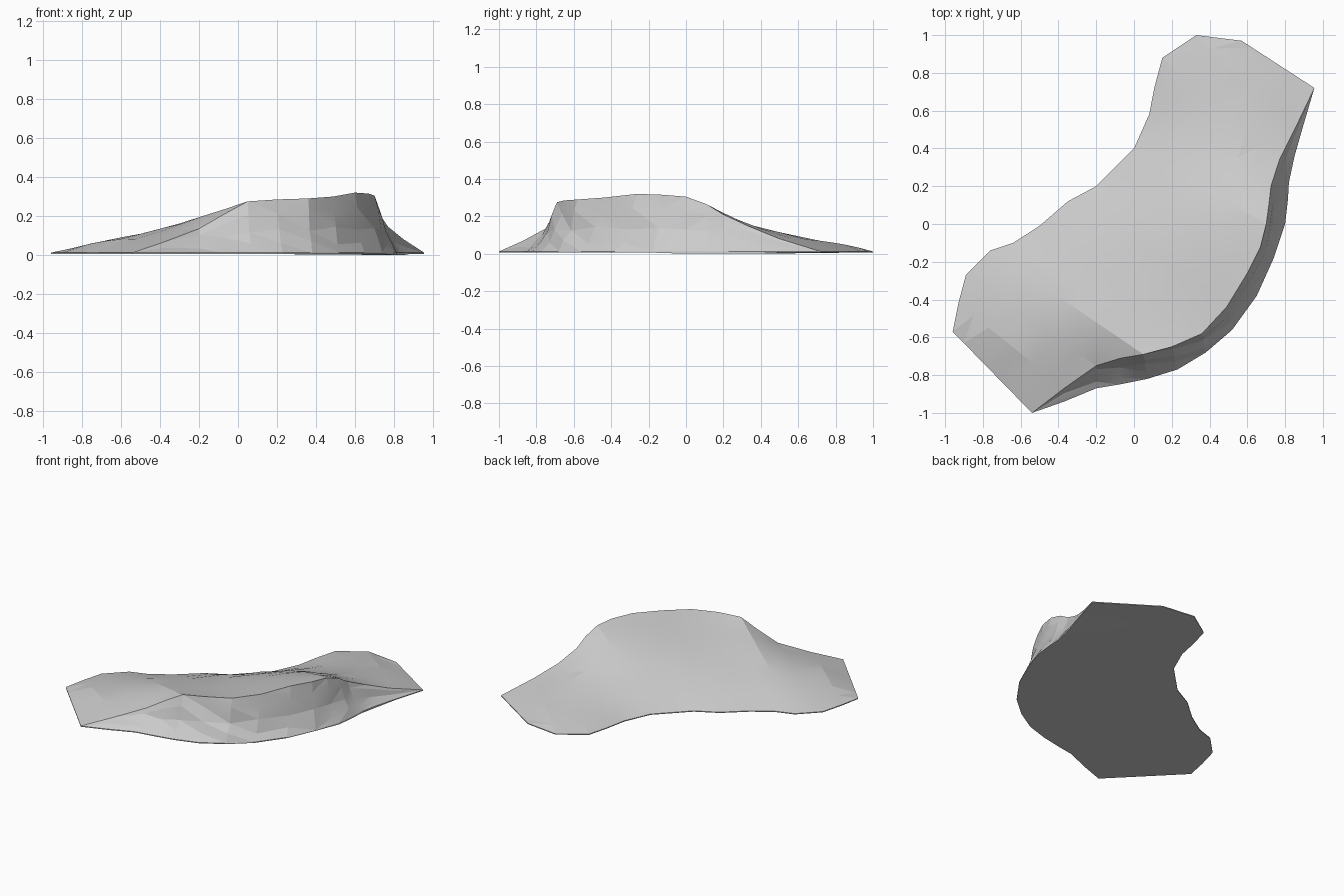
import bpy
import bmesh
import math
import random
from mathutils import Vector

cube = bpy.data.objects.get("Cube")
if cube:
    bpy.data.objects.remove(cube, do_unlink=True)

random.seed(4)
RIM = 0.012       # height of the upper ground edge
BASE = 0.006      # height of the underside
SLOPE_ROWS = 7    # divisions of the gentle inner slope

# Cross-sections along the bend:
# inner edge (x, y), crest (x, y, z), outer edge (x, y), bulge of the inner slope
stations = [
    ((-.96, -.57), (-.54, -1, .012), (-.54, -1), 0),
    ((-.93, -.42), (-.37, -.87, .07), (-.37, -.94), .035),
    ((-.89, -.27), (-.2, -.75, .135), (-.2, -.87), .027),
    ((-.82, -.2), (-.07, -.71, .21), (-.08, -.85), .01),
    ((-.76, -.14), (.05, -.69, .275), (.07, -.82), 0),
    ((-.64, -.1), (.2, -.65, .285), (.23, -.77), .015),
    ((-.5, -.01), (.36, -.58, .29), (.38, -.68), .025),
    ((-.35, .12), (.49, -.44, .3), (.52, -.56), .035),
    ((-.2, .2), (.6, -.26, .32), (.65, -.38), .035),
    ((-.1, .3), (.67, -.12, .315), (.74, -.18), .035),
    ((0, .4), (.7, 0, .305), (.8, 0), .025),
    ((.08, .58), (.715, .11, .265), (.815, .13), 0),
    ((.11, .73), (.725, .2, .21), (.82, .22), -.005),
    ((.15, .88), (.77, .34, .145), (.85, .36), .01),
    ((.33, 1), (.85, .5, .08), (.89, .5), .02),
    ((.57, .97), (.955, .72, .012), (.955, .72), 0),
]


def rough(amount):
    return random.uniform(-amount, amount)


def section(inner, crest, outer, bulge):
    """Closed outline: ground, inner slope, crest, cliff, foot bank, ground."""
    a, c, b = Vector((*inner, RIM)), Vector(crest), Vector((*outer, RIM))
    height = c.z - RIM
    points = [Vector((*inner, BASE)), a]
    # gentle inner slope, swelling a little in the middle
    for row in range(1, SLOPE_ROWS):
        t = row / SLOPE_ROWS
        p = a.lerp(c, t)
        p.z += bulge * math.sin(math.pi * t) + rough(0.015) * height
        points.append(p)
    points.append(c)
    # steep rocky cliff, then a flatter bank at its foot
    for across, up in ((0.16, 0.76), (0.4, 0.42), (0.7, 0.19)):
        p = c.lerp(b, across + rough(0.06))
        p.z = RIM + height * (up + rough(0.04))
        points.append(p)
    # the underside dips to the ground beside the widest part of the bend
    dip = 0 if 0.8 <= outer[0] < 0.86 else BASE
    return points + [b, Vector((*outer, dip))]


def make_material(name, colour):
    mat = bpy.data.materials.new(name)
    mat.use_nodes = True
    mat.diffuse_color = colour
    shader = next(n for n in mat.node_tree.nodes if n.type == 'BSDF_PRINCIPLED')
    shader.inputs["Base Color"].default_value = colour
    shader.inputs["Roughness"].default_value = 0.9
    return mat


# Loft the sections into one solid
bm = bmesh.new()
rings = [[bm.verts.new(p) for p in section(*s)] for s in stations]
count = len(rings[0])
for ring, following in zip(rings, rings[1:]):
    for i in range(count):
        j = (i + 1) % count
        bm.faces.new((ring[i], ring[j], following[j], following[i]))
for end in (rings[0], rings[-1]):
    bm.faces.new(end)
bmesh.ops.remove_doubles(bm, verts=bm.verts, dist=0.0005)
bmesh.ops.triangulate(bm, faces=bm.faces)
bmesh.ops.recalc_face_normals(bm, faces=bm.faces)

mesh = bpy.data.meshes.new("curved_rock_ramp")
bm.to_mesh(mesh)
bm.free()
mesh.materials.append(make_material("stone_grey", (0.6, 0.6, 0.6, 1)))
ramp = bpy.data.objects.new("curved_rock_ramp", mesh)
bpy.context.collection.objects.link(ramp)

# Soften the slopes but keep the rocky edges sharp
bpy.ops.object.select_all(action='DESELECT')
ramp.select_set(True)
bpy.context.view_layer.objects.active = ramp
bpy.ops.object.shade_smooth_by_angle(angle=0.15)
